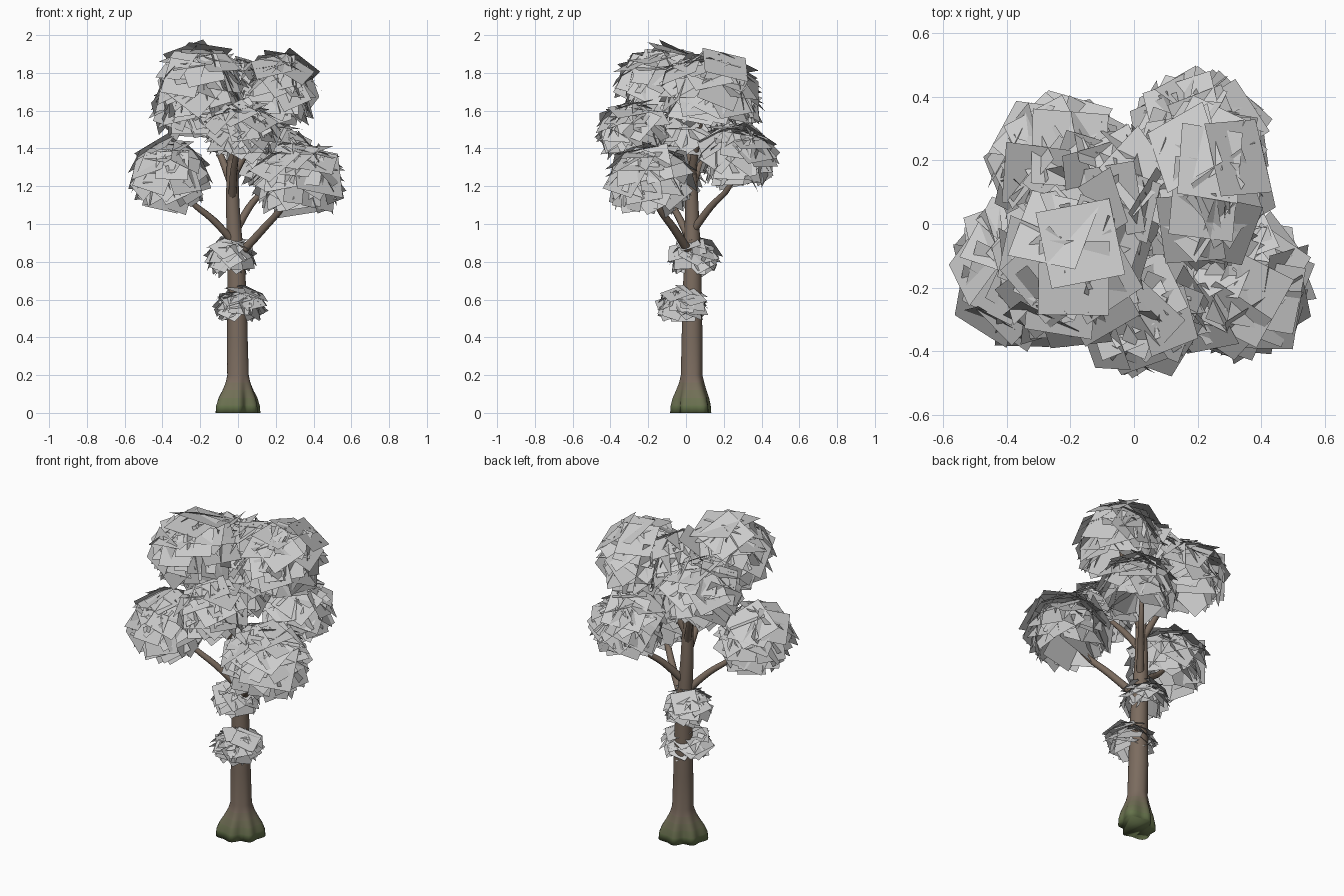
import bpy, math, random
from mathutils import Vector, Matrix

if "Cube" in bpy.data.objects:
    bpy.data.objects.remove(bpy.data.objects["Cube"])

random.seed(11)


def material(name, rgb):
    m = bpy.data.materials.new(name)
    m.diffuse_color = (*rgb, 1)
    m.use_nodes = True
    m.node_tree.nodes["Principled BSDF"].inputs["Base Color"].default_value = m.diffuse_color
    return m


def make_object(name, verts, faces, mats=(), indices=None, smooth=False):
    me = bpy.data.meshes.new(name)
    me.from_pydata([tuple(v) for v in verts], [], faces)
    for m in mats:
        me.materials.append(m)
    for i, p in enumerate(me.polygons):
        p.use_smooth = smooth
        if indices:
            p.material_index = indices[i]
    ob = bpy.data.objects.new(name, me)
    bpy.context.collection.objects.link(ob)
    return ob


# Bark colours, blending from mossy green at the foot to brown
BROWN, GREEN = Vector((0.20, 0.15, 0.115)), Vector((0.13, 0.17, 0.07))
STEPS = 5
bark = [material(f"bark_{i}", GREEN.lerp(BROWN, i / (STEPS - 1))) for i in range(STEPS)]

# Trunk: rings of (x, y, z, radius, root lobe strength)
rings = [(0, .025, 0, .106, .24), (0, .025, .04, .103, .24), (0, .026, .08, .094, .20),
         (0, .028, .12, .079, .14), (0, .03, .16, .066, .07), (0, .03, .20, .057, .03),
         (-.004, .032, .40, .055, 0), (-.005, .033, .60, .051, 0), (-.010, .035, .80, .046, 0),
         (-.020, .033, .95, .040, 0), (-.028, .030, 1.10, .036, 0), (-.030, .025, 1.30, .030, 0),
         (-.02, .01, 1.5, .022, 0), (-.02, 0, 1.65, .012, 0)]
N = 48
verts, faces, idx = [], [], []
for x, y, z, r, lobe in rings:
    for k in range(N):
        a = 2 * math.pi * k / N
        # roots are longest along the x = y diagonal
        rr = r * (1 + lobe * (.45 * math.cos(6 * (a - .6)) + .8 * math.cos(2 * (a - .6))))
        verts.append((x + rr * math.cos(a), y + rr * math.sin(a), z))
for i in range(len(rings) - 1):
    for k in range(N):
        k2 = (k + 1) % N
        faces.append((i * N + k, i * N + k2, (i + 1) * N + k2, (i + 1) * N + k))
        idx.append(min(i, STEPS - 1))
faces += [tuple(reversed(range(N))), tuple(range((len(rings) - 1) * N, len(rings) * N))]
idx += [0, STEPS - 1]
make_object("trunk", verts, faces, bark, idx, True)


# Branches: tapered curved tubes
def branch(name, points):
    cu = bpy.data.curves.new(name, 'CURVE')
    cu.dimensions = '3D'
    cu.bevel_depth = 1
    cu.bevel_resolution = 2
    cu.resolution_u = 4
    cu.use_fill_caps = True
    sp = cu.splines.new('BEZIER')
    sp.bezier_points.add(len(points) - 1)
    for bp, (x, y, z, r) in zip(sp.bezier_points, points):
        bp.co = (x, y, z)
        bp.radius = r
        bp.handle_left_type = bp.handle_right_type = 'AUTO'
    cu.materials.append(bark[-1])
    bpy.context.collection.objects.link(bpy.data.objects.new(name, cu))


branch("branch_right", [(0, .03, .83, .024), (.13, -.06, .97, .021), (.24, -.15, 1.1, .017), (.32, -.2, 1.27, .009)])
branch("branch_left", [(-.02, .03, .90, .022), (-.13, -.03, 1.02, .019), (-.26, -.08, 1.13, .015), (-.36, -.1, 1.28, .008)])
branch("branch_back", [(-.01, .04, .97, .022), (.06, .13, 1.09, .019), (.14, .23, 1.2, .015), (.18, .28, 1.36, .008)])
branch("branch_front", [(-.03, .02, 1.14, .022), (-.02, -.1, 1.3, .018), (.02, -.26, 1.48, .009)])
branch("branch_rear_left", [(-.03, .03, 1.2, .022), (-.1, .1, 1.38, .018), (-.2, .18, 1.58, .009)])
branch("branch_top_right", [(-.03, .03, 1.25, .024), (.08, .06, 1.46, .02), (.2, .11, 1.72, .009)])
branch("branch_top_left", [(-.03, .02, 1.33, .024), (-.08, -.04, 1.52, .02), (-.18, -.12, 1.76, .009)])


# Foliage clump: large square leaf cards shingled over a dome, hanging outward
# at the rim, with smaller shells inside that show from below
def clump(name, centre, radii, size, count=30):
    verts, faces = [], []
    c, rad = Vector(centre), Vector(radii)
    m = sum(radii) / 3
    for shell, share, low in ((1, 1.0, -.55), (.72, .5, -.8), (.42, .2, -.9)):
        n_cards = int(count * share)
        for i in range(n_cards):
            z = 1 - (1 - low) * (i + .5) / n_cards
            a = i * 2.39996 + shell * 5
            s = math.sqrt(max(0, 1 - z * z))
            d = Vector((s * math.cos(a), s * math.sin(a), z))
            jitter = Vector([random.uniform(-1, 1) for _ in range(3)])
            # leaves always face up and out
            lean = Vector((d.x, d.y, max(d.z, 0) + .35))
            n = (lean + .28 * jitter).normalized()
            rot = n.to_track_quat('Z', 'Y').to_matrix() @ Matrix.Rotation(random.uniform(0, 6.3), 3, 'Z')
            h = size * random.uniform(.75, 1.15) / 2 / m
            off = d * shell * random.uniform(.78, .92)
            quad = [off + rot @ Vector((sx * h, sy * h, 0))
                    for sx, sy in ((-1, -1), (1, -1), (1, 1), (-1, 1))]
            fit = min(1, random.uniform(.97, 1.08) / max(q.length for q in quad))
            b = len(verts)
            verts += [c + Vector((q.x * rad.x, q.y * rad.y, q.z * rad.z)) * fit for q in quad]
            faces.append((b, b + 1, b + 2, b + 3))
    make_object(name, verts, faces)


clump("leaves_top_left", (-.20, -.13, 1.745), (.255, .27, .24), .28, 34)
clump("leaves_top_right", (.21, .12, 1.70), (.23, .28, .24), .28, 34)
clump("leaves_top_centre", (-.02, .10, 1.70), (.17, .22, .21), .24, 20)
clump("leaves_rear_left", (-.23, .18, 1.62), (.24, .24, .22), .26, 30)
clump("leaves_front", (.02, -.27, 1.49), (.21, .22, .19), .24, 28)
clump("leaves_left", (-.36, -.15, 1.25), (.22, .25, .215), .23, 32)
clump("leaves_right", (.32, -.19, 1.235), (.26, .25, .235), .27, 34)
clump("leaves_back", (.20, .27, 1.35), (.23, .22, .21), .24, 30)
clump("leaves_centre", (0, .02, 1.48), (.17, .18, .17), .2, 18)
clump("leaves_trunk_upper", (-.04, .045, .82), (.145, .15, .12), .15, 22)
clump("leaves_trunk_lower", (.01, -.02, .57), (.155, .15, .11), .16, 20)
